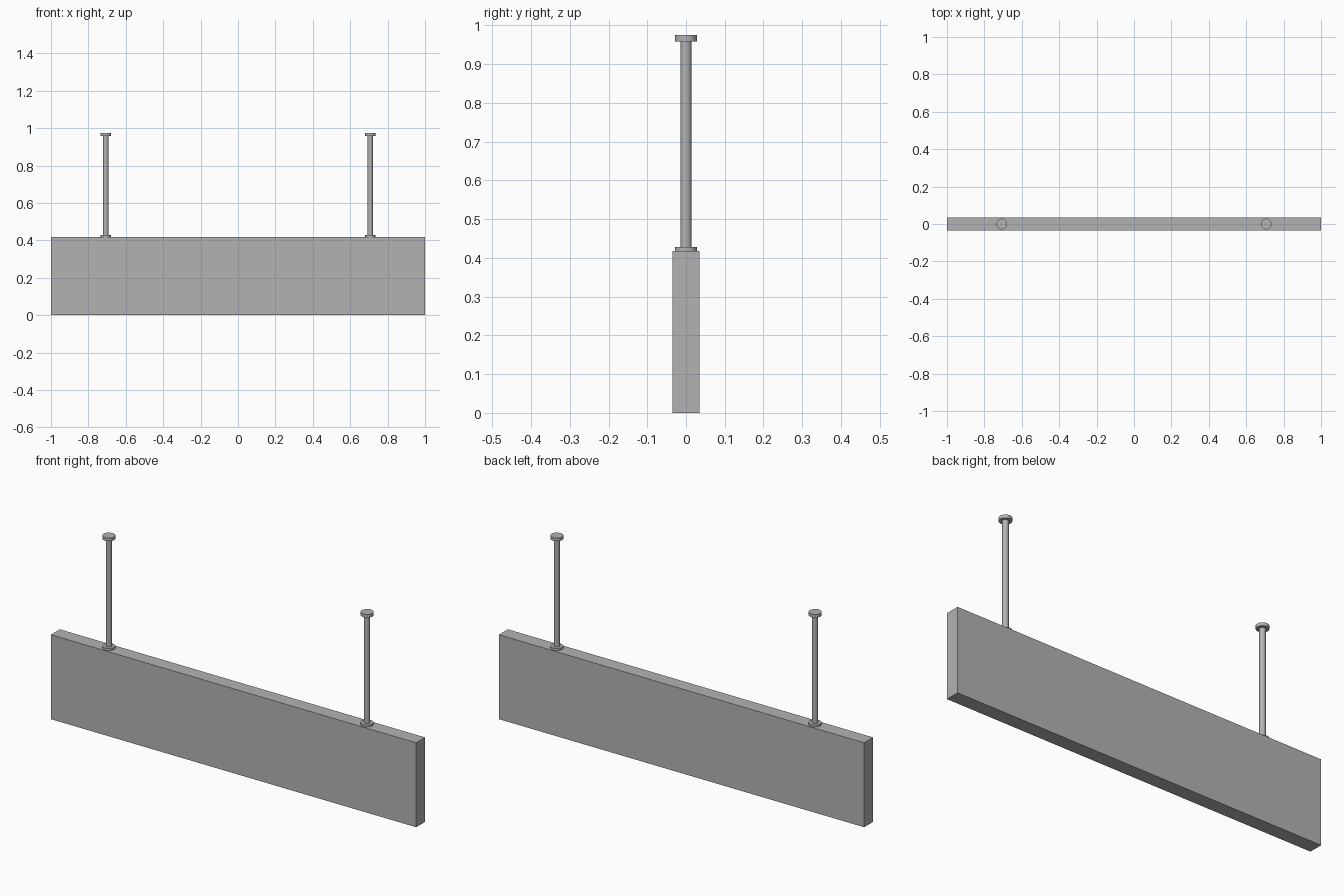
import bpy

cube = bpy.data.objects.get("Cube")
if cube:
    bpy.data.objects.remove(cube, do_unlink=True)

grey = bpy.data.materials.new("light grey")
grey.use_nodes = True
colour = (0.45, 0.45, 0.45, 1)
grey.diffuse_color = colour
grey.node_tree.nodes["Principled BSDF"].inputs["Base Color"].default_value = colour


def finish(name):
    obj = bpy.context.object
    obj.name = name
    obj.data.materials.append(grey)
    return obj


def cylinder(name, x, radius, bottom, top):
    bpy.ops.mesh.primitive_cylinder_add(
        vertices=32, radius=radius, depth=top - bottom,
        location=(x, 0, (bottom + top) / 2))
    finish(name)
    bpy.ops.object.shade_smooth_by_angle()


# Hanging sign board
BOARD_TOP = 0.418
bpy.ops.mesh.primitive_cube_add(size=1, location=(0, 0, BOARD_TOP / 2))
board = finish("sign_board")
board.scale = (2, 0.07, BOARD_TOP)

# Ceiling rods with a flange at the board and a cap at the ceiling
for side, x in (("left", 0.707), ("right", -0.707)):
    cylinder(side + "_board_flange", x, 0.029, BOARD_TOP, 0.428)
    cylinder(side + "_rod", x, 0.014, 0.42, 0.965)
    cylinder(side + "_ceiling_cap", x, 0.029, 0.959, 0.975)
